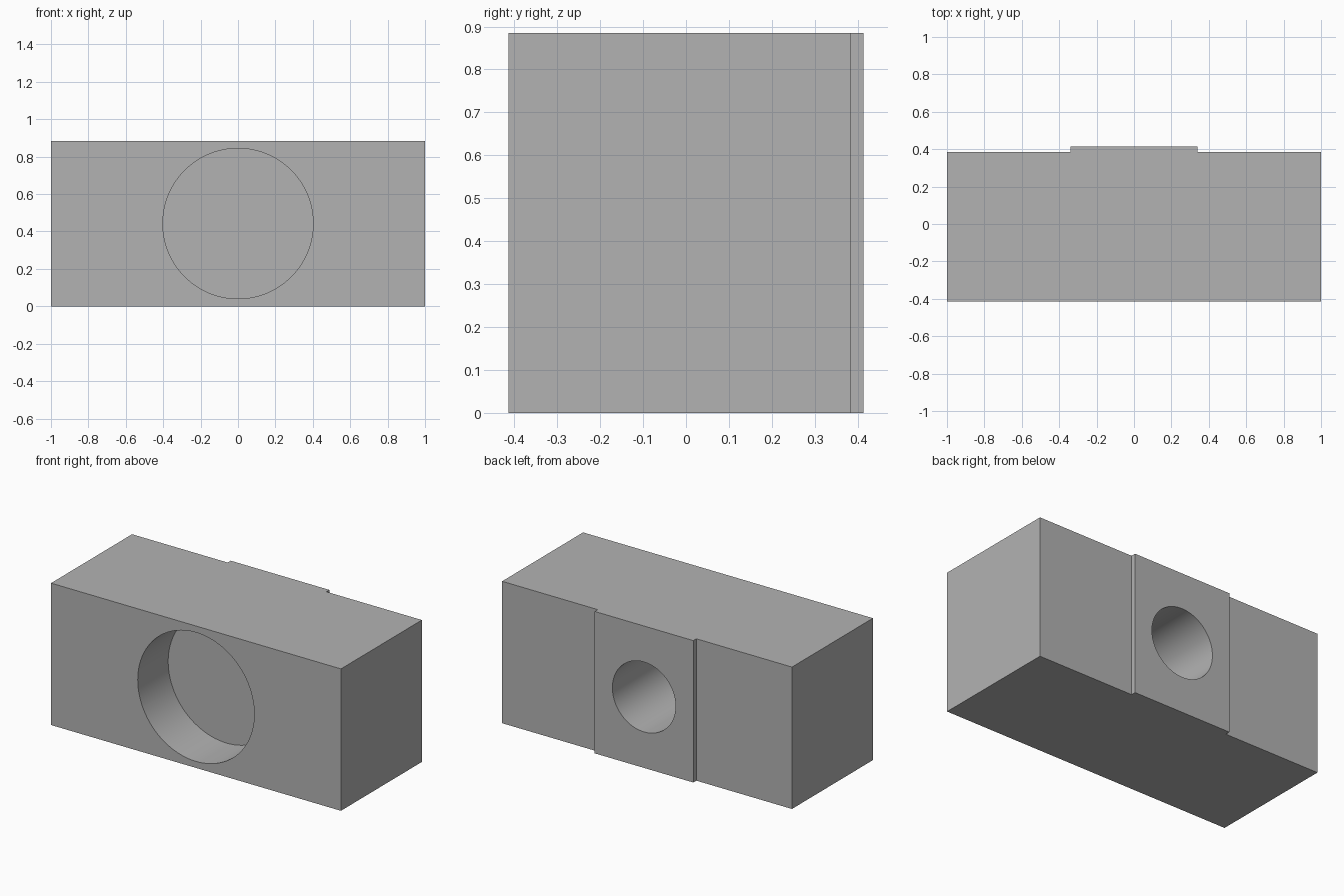
import bpy
import bmesh
from math import radians

default = bpy.data.objects.get("Cube")
if default:
    bpy.data.objects.remove(default, do_unlink=True)

HEIGHT = 0.885
FRONT, BACK, PAD_BACK = -0.414, 0.384, 0.414
PAD_HALF = 0.34

grey = bpy.data.materials.new("plain_grey")
grey.use_nodes = True
color = (0.45, 0.45, 0.45, 1)
grey.diffuse_color = color
grey.node_tree.nodes["Principled BSDF"].inputs["Base Color"].default_value = color

# Block with a raised pad on its back, extruded from the plan outline
half = [(1, FRONT), (1, BACK), (PAD_HALF, BACK), (PAD_HALF, PAD_BACK)]
outline = half + [(-x, y) for x, y in reversed(half)]
bm = bmesh.new()
base = bm.faces.new([bm.verts.new((x, y, 0)) for x, y in outline])
top = bmesh.ops.extrude_face_region(bm, geom=[base])["geom"]
bmesh.ops.translate(bm, vec=(0, 0, HEIGHT),
                    verts=[v for v in top if isinstance(v, bmesh.types.BMVert)])
bmesh.ops.recalc_face_normals(bm, faces=bm.faces)
mesh = bpy.data.meshes.new("block")
bm.to_mesh(mesh)
bm.free()
mesh.materials.append(grey)
block = bpy.data.objects.new("block", mesh)
bpy.context.collection.objects.link(block)


def bore(name, radius, y_start, y_end):
    """Cut a round blind hole along y, centred on the block."""
    bpy.ops.mesh.primitive_cylinder_add(
        vertices=96, radius=radius, depth=abs(y_end - y_start),
        location=(0, (y_start + y_end) / 2, HEIGHT / 2),
        rotation=(radians(90), 0, 0))
    cutter = bpy.context.object
    cutter.name = name + "_cutter"
    cutter.data.materials.append(grey)
    cutter.hide_render = True
    cut = block.modifiers.new(name, "BOOLEAN")
    cut.operation = "DIFFERENCE"
    cut.solver = "EXACT"
    cut.object = cutter
    bpy.ops.object.select_all(action="DESELECT")
    bpy.context.view_layer.objects.active = block
    block.select_set(True)
    bpy.ops.object.modifier_apply(modifier=name)
    bpy.data.objects.remove(cutter, do_unlink=True)


# Wide shallow pocket in front, narrow deep hole through the pad
bore("front_pocket", 0.402, FRONT - 0.1, FRONT + 0.3)
bore("back_hole", 0.218, PAD_BACK + 0.1, PAD_BACK - 0.5)

bpy.ops.object.shade_smooth_by_angle(angle=radians(30))
